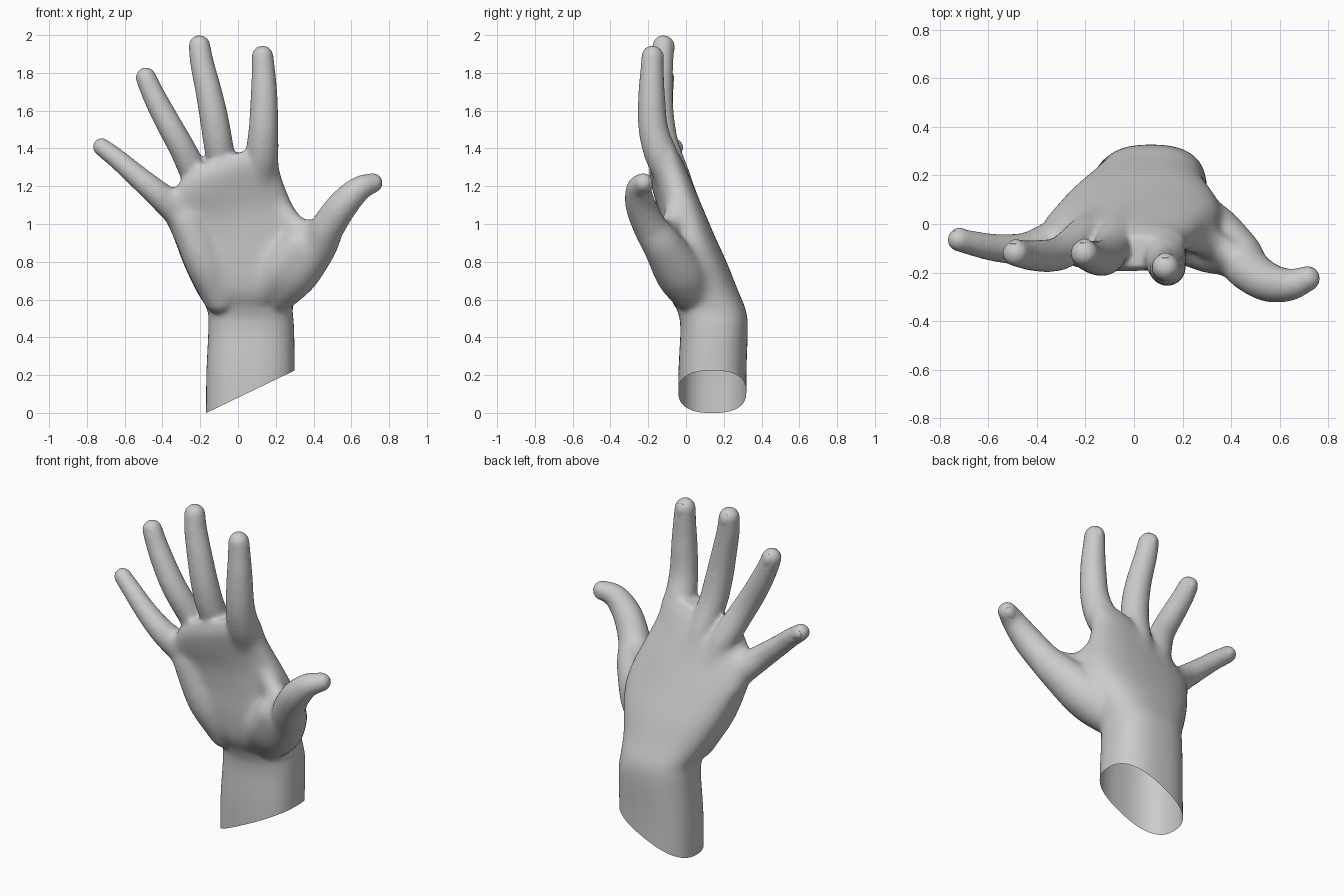
import bpy, bmesh, math
from mathutils import Vector

if "Cube" in bpy.data.objects:
    bpy.data.objects.remove(bpy.data.objects["Cube"])


def smooth_path(rows, steps=8):
    """Catmull-Rom interpolation of equal-length number rows."""
    p = [rows[0]] + list(rows) + [rows[-1]]
    out = []
    for a, b, c, d in zip(p, p[1:], p[2:], p[3:]):
        for s in range(steps):
            t = s / steps
            out.append([0.5 * (2*q + (r-o)*t + (2*o-5*q+4*r-e)*t*t + (3*q-o-3*r+e)*t**3)
                        for o, q, r, e in zip(a, b, c, d)])
    return out + [list(rows[-1])]


def loft(bm, rings):
    rings = [[bm.verts.new(co) for co in ring] for ring in rings]
    n = len(rings[0])
    for a, b in zip(rings, rings[1:]):
        for i in range(n):
            j = (i + 1) % n
            bm.faces.new((a[i], a[j], b[j], b[i]))
    bm.faces.new(rings[0][::-1])
    bm.faces.new(rings[-1])


def tube(bm, points, n=24):
    """Round tube through (x, y, z, radius) points with domed ends."""
    path = smooth_path(points)
    cen = [Vector(p[:3]) for p in path]
    rad = [p[3] for p in path]
    d0, d1 = (cen[0] - cen[1]).normalized(), (cen[-1] - cen[-2]).normalized()
    dome = [math.radians(a) for a in (15, 30, 45, 60, 75, 86)]
    head = [(cen[0] + d0 * rad[0] * math.sin(a), rad[0] * math.cos(a)) for a in reversed(dome)]
    tail = [(cen[-1] + d1 * rad[-1] * math.sin(a), rad[-1] * math.cos(a)) for a in dome]
    rows = head + list(zip(cen, rad)) + tail
    rings = []
    for i, (c, r) in enumerate(rows):
        d = (rows[min(i+1, len(rows)-1)][0] - rows[max(i-1, 0)][0]).normalized()
        u = d.cross(Vector((0, 1, 0))).normalized()
        v = u.cross(d)
        rings.append([c + r * (u * math.cos(2*math.pi*k/n) + v * math.sin(2*math.pi*k/n))
                      for k in range(n)])
    loft(bm, rings)


def body(bm, sections, n=48, power=2.5):
    """Rounded sections: z, slope of z along x, left, right, front, back."""
    rings = []
    for z, slope, xl, xr, yf, yb in smooth_path(sections):
        ring = []
        for k in range(n):
            c, s = math.cos(2*math.pi*k/n), math.sin(2*math.pi*k/n)
            x = (xl+xr)/2 + (xr-xl)/2 * math.copysign(abs(c)**(2/power), c)
            y = (yf+yb)/2 + (yb-yf)/2 * math.copysign(abs(s)**(2/power), s)
            ring.append(Vector((x, y, z + slope * x)))
        rings.append(ring)
    loft(bm, rings)


bm = bmesh.new()

# Wrist and palm
body(bm, [(-0.15, 0.3, -0.17, 0.30, -0.04, 0.32),
          (0.20, 0.1, -0.168, 0.30, -0.04, 0.32),
          (0.45, 0, -0.157, 0.297, -0.03, 0.327),
          (0.55, 0, -0.165, 0.29, -0.05, 0.315),
          (0.65, 0, -0.225, 0.31, -0.10, 0.275),
          (0.80, 0, -0.295, 0.35, -0.12, 0.215),
          (0.93, 0.03, -0.34, 0.35, -0.125, 0.155),
          (1.07, 0.15, -0.38, 0.285, -0.14, 0.095),
          (1.20, 0.25, -0.385, 0.23, -0.175, 0.04),
          (1.30, 0.30, -0.32, 0.21, -0.195, -0.005),
          (1.375, 0.30, -0.26, 0.195, -0.18, -0.05)])

# Fingers, each running back into its knuckle and hand bone
fingers = {
    "index": [(0.10, 0.035, 1.0, .07), (0.11, -0.055, 1.2, .085), (0.125, -0.125, 1.35, .088),
              (0.135, -0.172, 1.5, .079), (0.138, -0.182, 1.68, .071), (0.135, -0.18, 1.8, .063),
              (0.13, -0.178, 1.888, .058)],
    "middle": [(0.0, 0.045, 1.0, .07), (-0.06, -0.035, 1.2, .078), (-0.10, -0.11, 1.4, .078),
               (-0.125, -0.137, 1.55, .076), (-0.155, -0.14, 1.7, .07), (-0.19, -0.13, 1.85, .063),
               (-0.204, -0.12, 1.943, .058)],
    "ring": [(-0.12, 0.03, 1.0, .07), (-0.2, -0.045, 1.2, .078), (-0.285, -0.11, 1.38, .071),
             (-0.345, -0.13, 1.49, .068), (-0.41, -0.13, 1.61, .064), (-0.455, -0.125, 1.7, .059),
             (-0.487, -0.12, 1.775, .055)],
    "little": [(-0.2, 0.03, 0.9, .08), (-0.3, -0.05, 1.05, .088), (-0.43, -0.1, 1.165, .07),
               (-0.55, -0.1, 1.267, .059), (-0.64, -0.085, 1.345, .053), (-0.722, -0.065, 1.408, .048)],
    "thumb": [(0.18, 0.05, 0.62, .11), (0.29, -0.03, 0.74, .135), (0.415, -0.12, 0.88, .107),
              (0.475, -0.19, 0.985, .09), (0.555, -0.24, 1.1, .081), (0.64, -0.25, 1.185, .067),
              (0.714, -0.225, 1.217, .053)],
}
for pts in fingers.values():
    tube(bm, pts)

# Fleshy pads: heel of the palm, thumb mound, web beside the thumb
tube(bm, [(-0.09, 0.02, 0.62, .10), (-0.18, -0.045, 0.8, .105), (-0.27, -0.07, 1.02, .095)])
tube(bm, [(0.12, 0.0, 0.64, .09), (0.22, -0.06, 0.76, .11), (0.32, -0.11, 0.88, .10)])
tube(bm, [(0.22, -0.05, 1.09, .06), (0.33, -0.09, 0.97, .062), (0.45, -0.16, 0.97, .065)])

bmesh.ops.recalc_face_normals(bm, faces=bm.faces)
mesh = bpy.data.meshes.new("hand")
bm.to_mesh(mesh)
bm.free()
hand = bpy.data.objects.new("hand", mesh)
bpy.context.collection.objects.link(hand)
bpy.context.view_layer.objects.active = hand
hand.select_set(True)

# Fuse the parts into one skin
fuse = hand.modifiers.new("fuse", 'REMESH')
fuse.mode = 'VOXEL'
fuse.voxel_size = 0.011
bpy.ops.object.modifier_apply(modifier="fuse")

# Soften the palm strongly, the fingers lightly
palm = hand.vertex_groups.new(name="palm")
for v in hand.data.vertices:
    x, y, z = v.co
    edge = min(1.30 + 0.25 * x - z, 0.42 - x, x + 0.42, z - 0.56)
    palm.add([v.index], min(1, max(0, edge / 0.08)), 'REPLACE')
for name, count, group in (("soften_palm", 70, "palm"), ("soften", 10, "")):
    soft = hand.modifiers.new(name, 'SMOOTH')
    soft.factor = 0.5
    soft.iterations = count
    soft.vertex_group = group
    bpy.ops.object.modifier_apply(modifier=name)

# Slanted open cut through the wrist
bm = bmesh.new()
bm.from_mesh(hand.data)
bmesh.ops.bisect_plane(bm, geom=bm.verts[:] + bm.edges[:] + bm.faces[:],
                       plane_co=(-0.168, 0, 0), plane_no=(-0.48, 0, 1), clear_inner=True)
for f in bm.faces:
    f.smooth = True
bm.to_mesh(hand.data)
bm.free()

# Nails lying on the back of each fingertip
for name, pts in fingers.items():
    tip, r = Vector(pts[-1][:3]), pts[-1][3]
    d = (tip - Vector(pts[-2][:3])).normalized()
    up = Vector((0.3, 0.75, -0.5)) if name == "thumb" else Vector((0, 1, 0))
    up = (up - d * up.dot(d)).normalized()
    side = d.cross(up)
    bm = bmesh.new()
    bmesh.ops.create_uvsphere(bm, u_segments=20, v_segments=12, radius=1)
    for v in bm.verts:
        x, y, z = v.co
        drop = x * x * 0.24 + max(y, 0) ** 2 * 0.28
        v.co = (side * x * r * 0.6 + d * (y * 0.75 - 0.05) * r
                + up * (z * 0.006 - drop * r + r - 0.004) + tip)
    bmesh.ops.recalc_face_normals(bm, faces=bm.faces)
    for f in bm.faces:
        f.smooth = True
    nail_mesh = bpy.data.meshes.new(name + "_nail")
    bm.to_mesh(nail_mesh)
    bm.free()
    bpy.context.collection.objects.link(bpy.data.objects.new(name + "_nail", nail_mesh))
